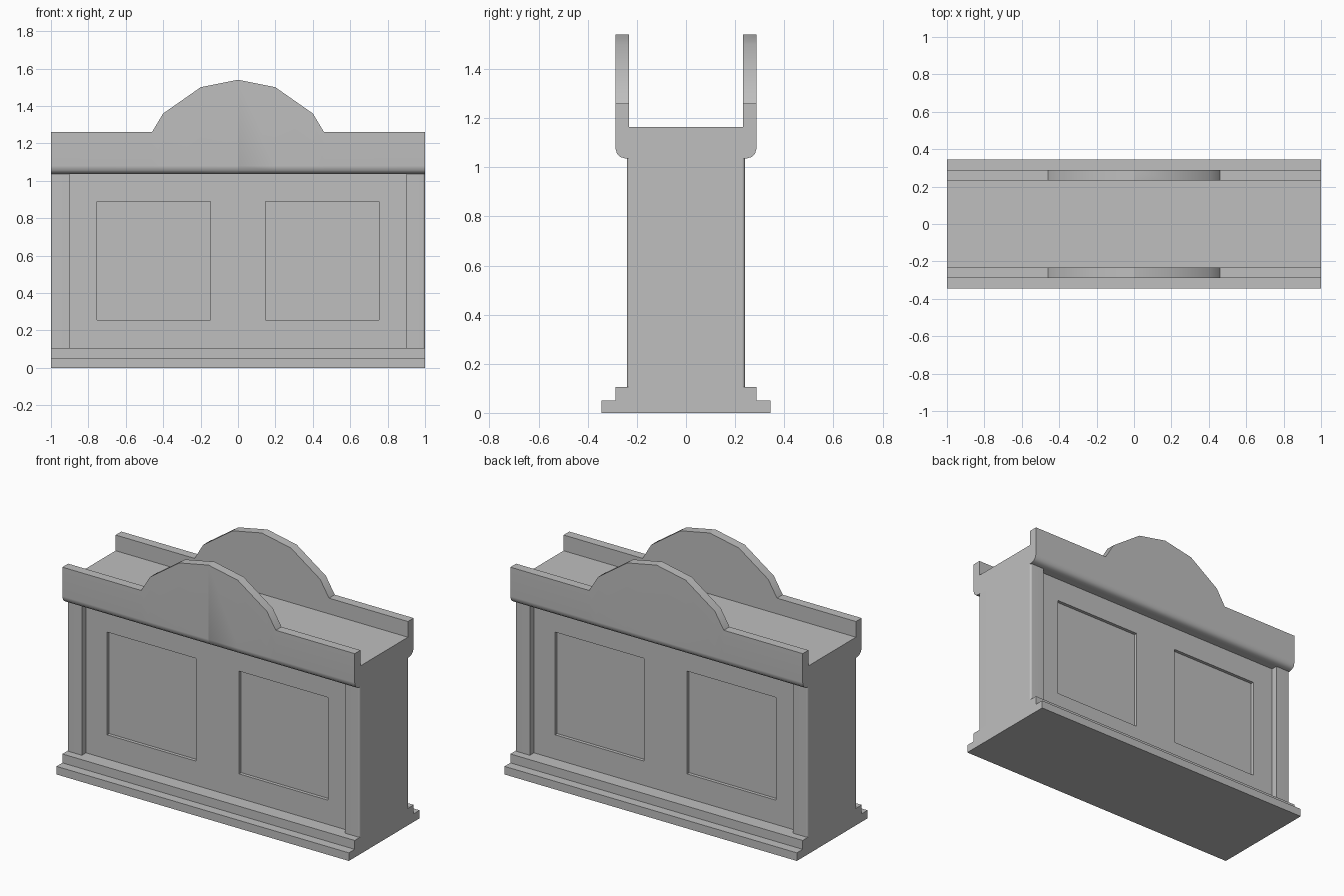
import bpy, bmesh
from mathutils import Vector

if "Cube" in bpy.data.objects:
    bpy.data.objects.remove(bpy.data.objects["Cube"], do_unlink=True)

grey = bpy.data.materials.new("plain_grey")
grey.use_nodes = True
grey.diffuse_color = (0.52, 0.52, 0.52, 1)
grey.node_tree.nodes["Principled BSDF"].inputs["Base Color"].default_value = grey.diffuse_color


def finish(name, bm):
    mesh = bpy.data.meshes.new(name)
    bm.to_mesh(mesh)
    bm.free()
    mesh.materials.append(grey)
    obj = bpy.data.objects.new(name, mesh)
    bpy.context.collection.objects.link(obj)
    bpy.ops.object.select_all(action="DESELECT")
    obj.select_set(True)
    bpy.context.view_layer.objects.active = obj
    bpy.ops.object.shade_smooth_by_angle(angle=0.9)
    # Keep the broad faces flat beside their rounded edges
    obj.modifiers.new("flat_faces", "WEIGHTED_NORMAL").keep_sharp = True


def prism(points, depth):
    """Sweep a closed outline of 3D points along a vector."""
    bm = bmesh.new()
    face = bm.faces.new([bm.verts.new(p) for p in points])
    swept = bmesh.ops.extrude_face_region(bm, geom=[face], use_keep_orig=True)["geom"]
    verts = [g for g in swept if isinstance(g, bmesh.types.BMVert)]
    bmesh.ops.translate(bm, verts=verts, vec=depth)
    bmesh.ops.recalc_face_normals(bm, faces=bm.faces)
    return bm


def mirrored(half):
    """Close a half outline by reflecting its first coordinate."""
    return half + [(-a, b) for a, b in reversed(half)]


def cut(bm, point, normal):
    bmesh.ops.bisect_plane(bm, geom=bm.verts[:] + bm.edges[:] + bm.faces[:],
                           plane_co=point, plane_no=normal)


# Stepped plinth
section = mirrored([(0.345, 0), (0.345, 0.05), (0.288, 0.05), (0.288, 0.105)])
finish("stepped_plinth", prism([(-1, y, z) for y, z in section], Vector((2, 0, 0))))

# Body walls: plan outline with end posts, softened corners and set-back fronts
post = [(1, 0.228), (0.9965, 0.2365), (0.988, 0.24), (0.9, 0.24), (0.9, 0.2)]
back = post + [(-x, y) for x, y in reversed(post)]
plan = back + [(x, -y) for x, y in reversed(back)]
bm = prism([(x, y, 0.105) for x, y in plan], Vector((0, 0, 0.93)))
caps = [f for f in bm.faces if abs(f.normal.z) > 0.9]
bmesh.ops.delete(bm, geom=caps, context="FACES_ONLY")

# Two recessed panels on the front and on the back
for x in (-0.755, -0.147, 0.147, 0.755):
    cut(bm, (x, 0, 0), (1, 0, 0))
for z in (0.255, 0.89):
    cut(bm, (0, 0, z), (0, 0, 1))
panels = []
for face in bm.faces:
    c = face.calc_center_median()
    if abs(face.normal.y) > 0.9 and 0.147 < abs(c.x) < 0.755 and 0.255 < c.z < 0.89:
        panels.append(face)
bmesh.ops.inset_individual(bm, faces=panels, thickness=0.0003, depth=-0.02)
finish("panelled_body", bm)

# Top tray: trough section with rounded lower edges
side = [(0.243, 1.035), (0.266, 1.041), (0.281, 1.055), (0.288, 1.08),
        (0.288, 1.26), (0.232, 1.26), (0.232, 1.163)]
bm = prism([(-1, y, z) for y, z in mirrored(side)], Vector((2, 0, 0)))

# Raise the middle of both tray walls into faceted arched crests
crest = {0.46: 1.26, 0.4: 1.36, 0.2: 1.5, 0: 1.54}
for x in crest:
    for sign in (-1, 1):
        cut(bm, (sign * x, 0, 0), (1, 0, 0))
for v in bm.verts:
    if v.co.z > 1.25 and abs(v.co.x) < 0.47:
        v.co.z = crest[min(crest, key=lambda x: abs(x - abs(v.co.x)))]
finish("crested_tray", bm)
